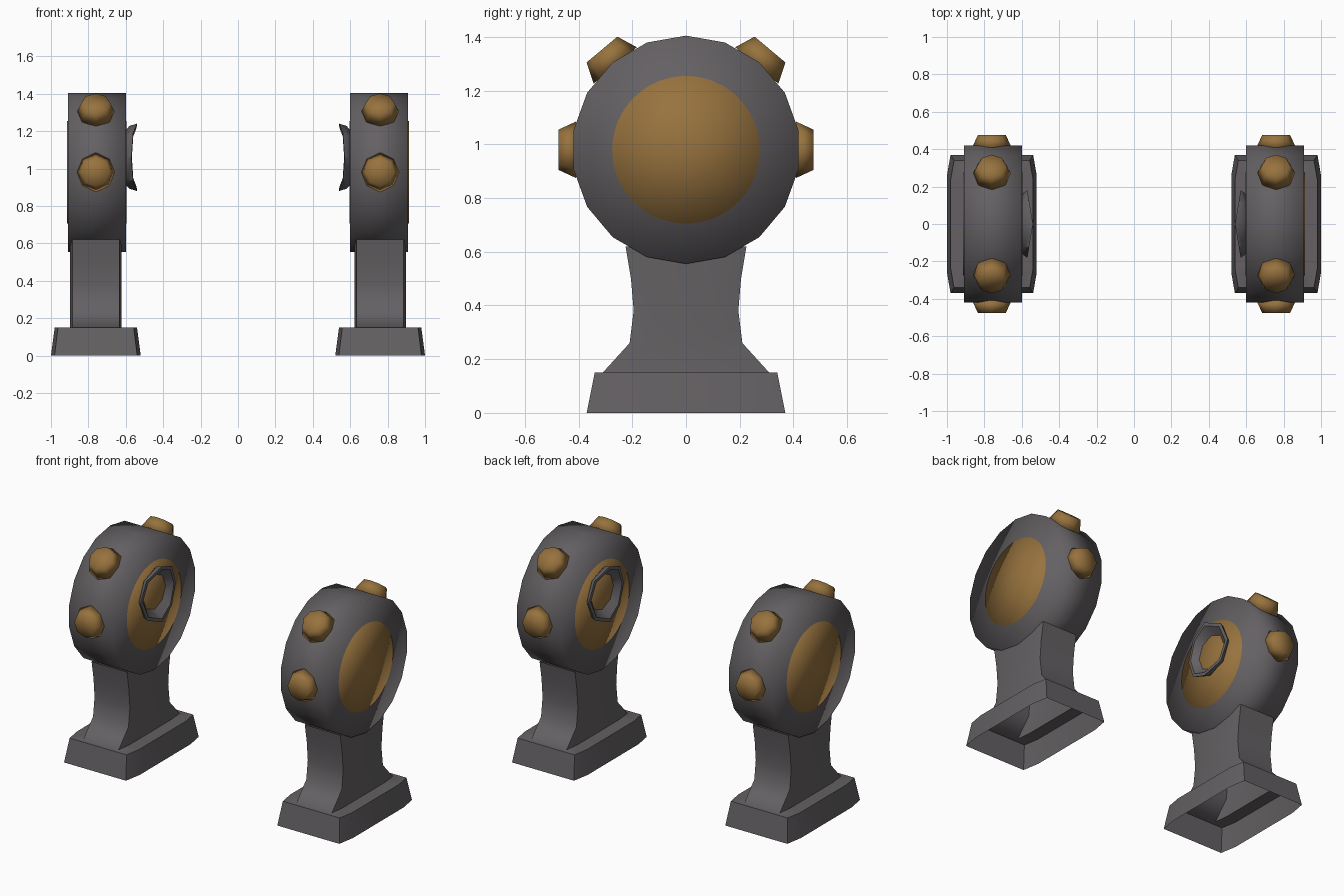
import bpy, bmesh, math
from mathutils import Vector

if "Cube" in bpy.data.objects:
    bpy.data.objects.remove(bpy.data.objects["Cube"])

CX, CZ = 0.76, 0.98          # centre of the right-hand post and its drum head


def material(name, rgb):
    m = bpy.data.materials.new(name)
    m.diffuse_color = (*rgb, 1)
    m.use_nodes = True
    m.node_tree.nodes["Principled BSDF"].inputs["Base Color"].default_value = m.diffuse_color
    return m


GREY = material("dark_grey", (0.128, 0.118, 0.126))
BROWN = material("bronze_brown", (0.31, 0.17, 0.048))


def loft(bm, rings, caps=False):
    """Skin a list of point rings; optional fan caps at both ends."""
    vs = [[bm.verts.new(p) for p in r] for r in rings]
    n = len(vs[0])
    for a, b in zip(vs, vs[1:]):
        for i in range(n):
            j = (i + 1) % n
            bm.faces.new((a[i], a[j], b[j], b[i]))
    if caps:
        for r in (vs[0], vs[-1]):
            c = bm.verts.new(sum((v.co for v in r), Vector()) / n)
            for i in range(n):
                bm.faces.new((r[i], r[(i + 1) % n], c))


def finish(bm, name, mat, angle=180):
    """Make the object, smooth it, and mirror it to the other post."""
    bmesh.ops.recalc_face_normals(bm, faces=bm.faces)
    me = bpy.data.meshes.new(name)
    bm.to_mesh(me)
    bm.free()
    me.materials.append(mat)
    ob = bpy.data.objects.new(name, me)
    bpy.context.collection.objects.link(ob)
    bpy.ops.object.select_all(action='DESELECT')
    ob.select_set(True)
    bpy.context.view_layer.objects.active = ob
    if angle >= 180:
        bpy.ops.object.shade_smooth()
    else:
        bpy.ops.object.shade_smooth_by_angle(angle=math.radians(angle))
    mod = ob.modifiers.new("mirror", 'MIRROR')
    mod.use_axis[0] = True
    mod.use_mirror_merge = False
    return ob


def section(hx, hy, z):
    """Rectangle with long shallow chamfers, used for base and neck."""
    pts = [(hx, 0.7 * hy), (0.92 * hx, hy), (-0.92 * hx, hy), (-hx, 0.7 * hy),
           (-hx, -0.7 * hy), (-0.92 * hx, -hy), (0.92 * hx, -hy), (hx, -0.7 * hy)]
    return [Vector((CX + x, y, z)) for x, y in pts]


def circle_x(r, x, n, z=CZ):
    """Ring of points around the x axis, first point at the top."""
    return [Vector((x, r * math.sin(2 * math.pi * i / n), z + r * math.cos(2 * math.pi * i / n)))
            for i in range(n)]


# Base and neck: one skin, open underneath
bm = bmesh.new()
loft(bm, [section(*s) for s in [
    (0.24, 0.37, 0), (0.22, 0.34, 0.15), (0.137, 0.31, 0.15), (0.137, 0.21, 0.26),
    (0.137, 0.195, 0.38), (0.137, 0.205, 0.5), (0.137, 0.225, 0.62)]])
finish(bm, "base_and_neck", GREY, 50)

# Drum head with 18 sides
bm = bmesh.new()
loft(bm, [circle_x(0.425, x, 18) for x in (0.60, 0.91)], caps=True)
finish(bm, "drum_head", GREY)

# Round plate showing on both sides of the drum
bm = bmesh.new()
loft(bm, [circle_x(0.275, x, 48) for x in (0.597, 0.913)], caps=True)
finish(bm, "side_plate", BROWN)

# Eight-sided studs around the rim
bm = bmesh.new()
for deg, tip in ((0, 0.475), (50, 0.487), (130, 0.487), (180, 0.475)):
    a = math.radians(deg)
    out = Vector((0, math.cos(a), math.sin(a)))
    tan = Vector((0, -math.sin(a), math.cos(a)))
    rings = []
    for r, d in ((0.105, 0.41), (0.075, tip)):
        rings.append([Vector((CX, 0, CZ)) + out * d
                      + r * (math.cos(k * math.pi / 4) * Vector((1, 0, 0))
                             + math.sin(k * math.pi / 4) * tan) for k in range(8)])
    loft(bm, rings, caps=True)
finish(bm, "rim_studs", BROWN)

# Octagonal curved ring on the inner face, lower towards front and back
bm = bmesh.new()
rings = []
for r, d in ((0.14, -0.006), (0.168, 0.02), (0.18, 0.06), (0.158, 0.058), (0.105, -0.006)):
    ring = circle_x(r, 0, 8, z=1.06)
    for p in ring:
        p.x = 0.60 - d * (1 - 0.5 * abs(p.y) / 0.18)
    rings.append(ring)
loft(bm, rings)
finish(bm, "inner_ring", GREY, 40)
